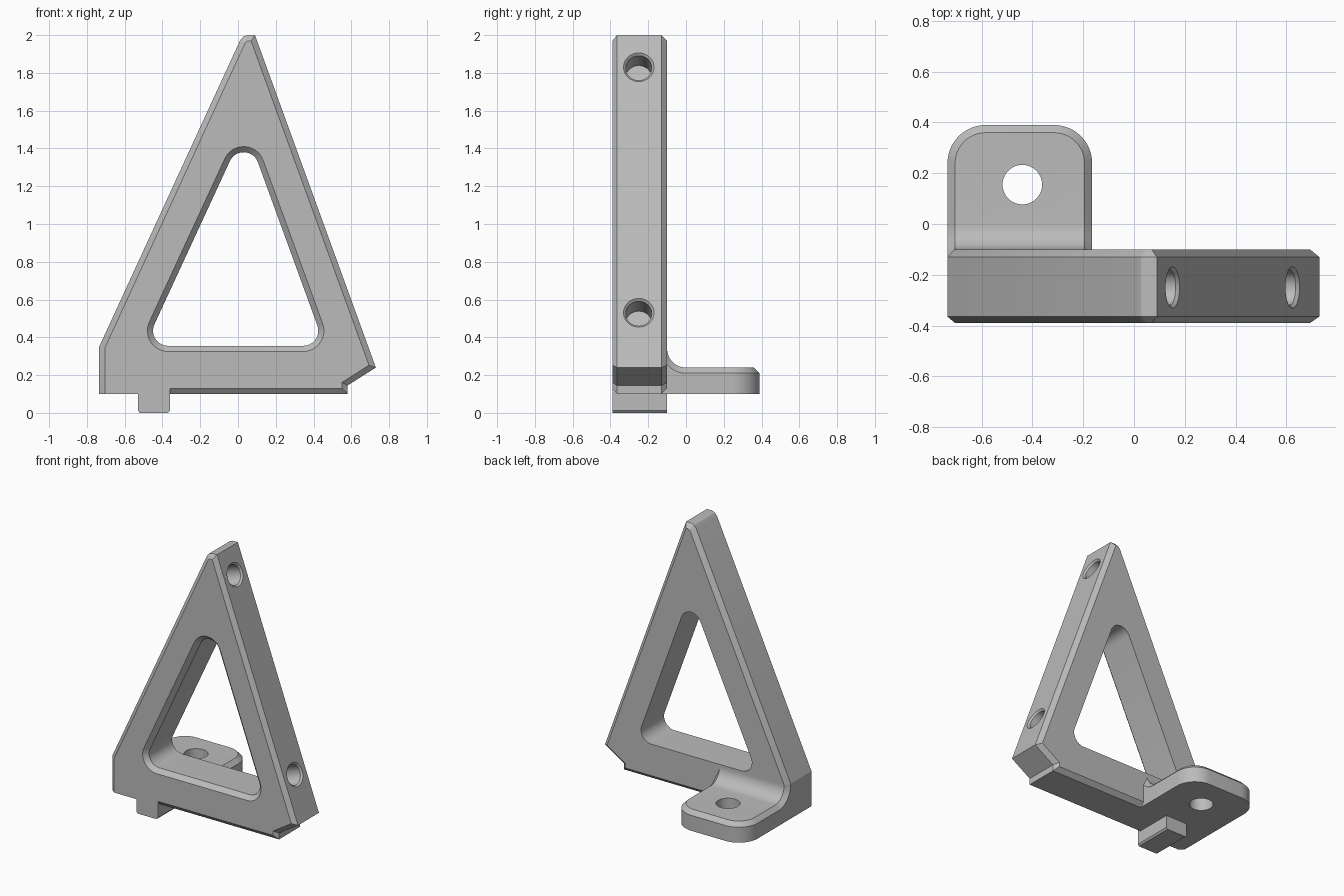
import bpy, bmesh
from math import radians, cos, sin
from mathutils import Vector, Matrix

if "Cube" in bpy.data.objects:
    bpy.data.objects.remove(bpy.data.objects["Cube"], do_unlink=True)

grey = bpy.data.materials.new("mid_grey")
grey.use_nodes = True
grey.diffuse_color = (0.5, 0.5, 0.5, 1)
grey.node_tree.nodes["Principled BSDF"].inputs["Base Color"].default_value = grey.diffuse_color

BEVEL = 0.03


def arc(cx, cy, r, start, end, n=12):
    angles = [radians(start + (end - start) * i / n) for i in range(n + 1)]
    return [(cx + r * cos(a), cy + r * sin(a)) for a in angles]


def inset(outline, dists):
    """Move each edge of a counter-clockwise outline inward by its own distance."""
    pts = [Vector(p) for p in outline]
    lines = []
    for i, p in enumerate(pts):
        d = (pts[(i + 1) % len(pts)] - p).normalized()
        normal = Vector((-d.y, d.x))
        lines.append((normal, normal.dot(p) + dists[i]))
    result = []
    for i in range(len(pts)):
        (n1, c1), (n2, c2) = lines[i - 1], lines[i]
        det = n1.x * n2.y - n1.y * n2.x
        result.append(((c1 * n2.y - c2 * n1.y) / det, (n1.x * c2 - n2.x * c1) / det))
    return result


def loft(name, axis, layers):
    """Solid through matching outlines, each given with its position on the axis."""
    bm = bmesh.new()
    rings = []
    for pos, outline in layers:
        ring = []
        for a, b in outline:
            co = [a, b]
            co.insert(axis, pos)
            ring.append(bm.verts.new(co))
        rings.append(ring)
    for low, high in zip(rings, rings[1:]):
        for i in range(len(low)):
            bm.faces.new((low[i - 1], low[i], high[i], high[i - 1]))
    bm.faces.new(rings[0])
    bm.faces.new(rings[-1])
    bmesh.ops.recalc_face_normals(bm, faces=bm.faces)
    mesh = bpy.data.meshes.new(name)
    bm.to_mesh(mesh)
    bm.free()
    mesh.materials.append(grey)
    obj = bpy.data.objects.new(name, mesh)
    bpy.context.collection.objects.link(obj)
    return obj


def combine(target, other, operation):
    mod = target.modifiers.new(operation.lower(), "BOOLEAN")
    mod.operation, mod.object, mod.solver = operation, other, "EXACT"
    bpy.context.view_layer.objects.active = target
    bpy.ops.object.modifier_apply(modifier=mod.name)
    bpy.data.objects.remove(other, do_unlink=True)


# Triangular plate with a locating tab, bevelled except around the tab
tab = [(-0.735, 0.1), (-0.53, 0.1), (-0.53, 0.012), (-0.52, 0),
       (-0.37, 0), (-0.36, 0.012)]
rim = [(-0.36, 0.1), (0.58, 0.1), (0.58, 0.145), (0.73, 0.24), (0.09, 2),
       (0.05, 2), (0.028, 1.992), (0.01, 1.97), (-0.735, 0.35)]
outline = tab + rim
inner = inset(outline, [0] * len(tab) + [BEVEL] * len(rim))
frame = loft("triangle_frame", 1, [(-0.39, inner), (-0.365, outline),
                                   (-0.13, outline), (-0.1, inner)])

# Rounded foot with a bevelled top edge
outline = ([(-0.735, -0.2), (-0.165, -0.2)] + arc(-0.315, 0.24, 0.15, 0, 90)
           + arc(-0.585, 0.24, 0.15, 90, 180))
inner = inset(outline, [0] + [BEVEL] * (len(outline) - 1))
foot = loft("mounting_foot", 2, [(0.1, outline), (0.21, outline), (0.24, inner)])

# Concave fillet between foot and plate, bevelled at both ends
curve = arc(0, 0.34, 0.1, 270, 180)
outline = [(-0.2, 0.15), (0, 0.15)] + curve + [(-0.2, 0.34)]
inner = inset(outline, [0, 0] + [BEVEL] * (len(curve) - 1) + [0, 0])
fillet = loft("foot_fillet", 0, [(-0.735, inner), (-0.705, outline),
                                 (-0.195, outline), (-0.165, inner)])
combine(foot, fillet, "UNION")
combine(frame, foot, "UNION")


# Window with rounded corners and a bevelled front edge
def window(r):
    return (arc(-0.37, 0.435, r, 155.2, 270) + arc(0.345, 0.435, r, 270, 380)
            + arc(0.03, 1.3, r, 20, 155.2))


combine(frame, loft("window_cutter", 1, [(-0.4, window(0.12)), (-0.36, window(0.08)),
                                         (0, window(0.08))]), "DIFFERENCE")


def circle(r, cx=0, cy=0):
    return arc(cx, cy, r, 0, 360, 40)[:-1]


# Bolt hole through the foot
combine(frame, loft("bolt_cutter", 2, [(0, circle(0.078, -0.44, 0.155)),
                                       (0.4, circle(0.078, -0.44, 0.155))]), "DIFFERENCE")

# Blind countersunk holes square to the sloping side
for x, z in ((0.152, 1.83), (0.6245, 0.53)):
    cutter = loft("side_hole_cutter", 2, [(-0.165, circle(0.069)), (-0.012, circle(0.069)),
                                          (0.01, circle(0.091))])
    cutter.data.transform(Matrix.Translation((x, -0.25, z))
                          @ Matrix.Rotation(radians(70), 4, "Y"))
    combine(frame, cutter, "DIFFERENCE")

# Smooth the curved walls and keep the bevels crisp
bpy.ops.object.select_all(action="DESELECT")
frame.select_set(True)
bpy.context.view_layer.objects.active = frame
bpy.ops.object.shade_smooth_by_angle(angle=radians(20))
